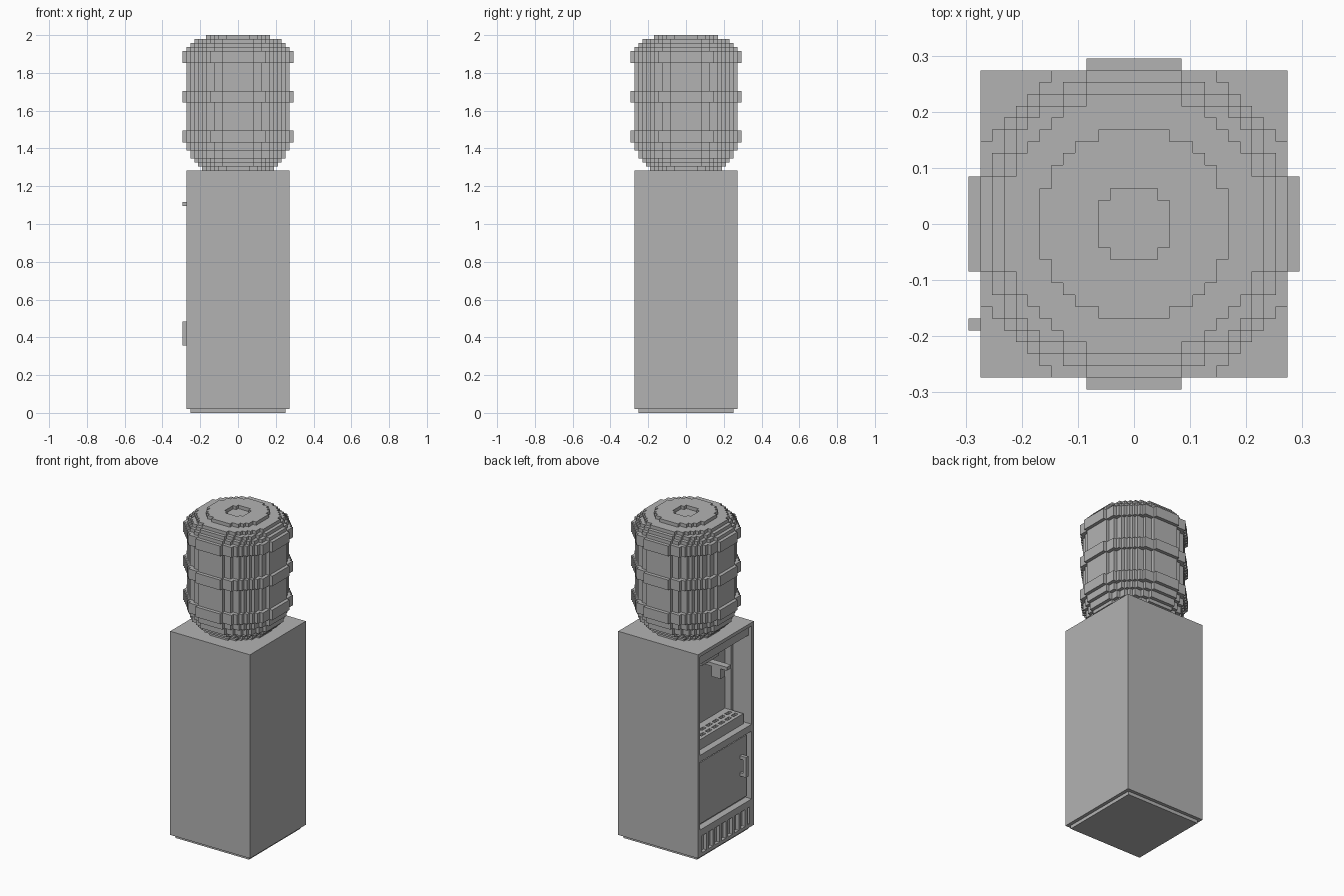
import bpy, bmesh, math

cube = bpy.data.objects.get("Cube")
if cube:
    bpy.data.objects.remove(cube, do_unlink=True)

V = 2 / 95      # size of one block unit
HALF = 13       # half the cabinet width in units

grey = bpy.data.materials.new("light_grey")
grey.use_nodes = True
grey.diffuse_color = (0.45, 0.45, 0.45, 1)
for node in grey.node_tree.nodes:
    if node.type == 'BSDF_PRINCIPLED':
        node.inputs["Base Color"].default_value = grey.diffuse_color


def finish(name, bm):
    bmesh.ops.recalc_face_normals(bm, faces=bm.faces)
    mesh = bpy.data.meshes.new(name)
    bm.to_mesh(mesh)
    bm.free()
    mesh.materials.append(grey)
    obj = bpy.data.objects.new(name, mesh)
    bpy.context.collection.objects.link(obj)
    return obj


def boxes(name, *specs):
    """Boxes given as depth from the service face, distance across it, height."""
    bm = bmesh.new()
    for d0, d1, u0, u1, z0, z1 in specs:
        made = bmesh.ops.create_cube(bm, size=1)["verts"]
        for v in made:
            d = d1 if v.co.x > 0 else d0
            u = u1 if v.co.y > 0 else u0
            z = z1 if v.co.z > 0 else z0
            v.co = ((d - HALF) * V, (HALF - u) * V, z * V)
    return finish(name, bm)


def stepped_disc(name, radius, z0, z1):
    """Upright disc whose rim follows whole block units."""
    r = radius + 0.15
    widths = [math.floor(math.sqrt(r * r - (row + 0.5) ** 2) + 0.5)
              for row in range(radius)]
    quarter = []
    for row, w in enumerate(widths):
        for p in ((w, row), (w, row + 1)):
            if len(quarter) > 1 and quarter[-1][0] == quarter[-2][0] == p[0]:
                quarter[-1] = p
            elif not quarter or quarter[-1] != p:
                quarter.append(p)
    quarter = quarter[1:]       # the first point lies on an axis
    loop = []
    for x, y in quarter:
        loop.append((x, y))
    for sx, sy, flip in ((-1, 1, True), (-1, -1, False), (1, -1, True)):
        pts = reversed(quarter) if flip else quarter
        loop += [(sx * x, sy * y) for x, y in pts]
    bm = bmesh.new()
    face = bm.faces.new([bm.verts.new((x * V, y * V, z0 * V)) for x, y in loop])
    new = bmesh.ops.extrude_face_region(bm, geom=[face])["geom"]
    for v in new:
        if isinstance(v, bmesh.types.BMVert):
            v.co.z = z1 * V
    return finish(name, bm)


# Cabinet shell, open on the service face
boxes("base_plinth", (1, 25, 1, 25, 0, 1))
boxes("cabinet_body", (8, 26, 0, 26, 1, 61))
boxes("cabinet_sides", (0, 8, 0, 1, 1, 61), (0, 8, 25, 26, 1, 61))
boxes("cabinet_top", (0, 8, 1, 25, 60, 61))
boxes("header_panel", (1, 8, 1, 25, 57, 60))
boxes("niche_corners", (6, 8, 1, 2, 31, 57), (6, 8, 24, 25, 31, 57))
boxes("middle_shelf", (0, 8, 1, 25, 29, 31))
boxes("lower_rail", (0, 8, 1, 25, 7, 9))

# Drip tray with a slotted top
boxes("drip_tray", (2, 8, 2, 24, 31, 33))
tray_bars = [(a, b, 2, 24, 33, 34) for a, b in ((2, 3), (4, 5), (6, 8))]
tray_bars += [(a, a + 1, u, u + 1, 33, 34) for a in (3, 5) for u in range(2, 24, 3)]
boxes("drip_grate", *tray_bars)

# Tap with its housing
boxes("tap_housing", (5, 8, 9, 17, 53, 57))
boxes("tap_arm", (-1, 8, 12, 14, 52, 53))
boxes("tap_spout", (1, 4, 12, 14, 49, 52))

# Door and handle
boxes("door_recess", (2, 8, 1, 25, 9, 29))
boxes("door_panel", (1, 2, 2, 24, 10, 28))
boxes("door_handle", (-1, 0, 21, 22, 17, 23),
      (0, 1, 21, 22, 17, 18), (0, 1, 21, 22, 22, 23))

# Slotted vent below the door
boxes("vent_back", (1, 8, 1, 25, 1, 7))
boxes("vent_sill", (0, 1, 1, 25, 1, 2))
boxes("vent_bars", *[(0, 1, u, u + 1, 2, 7) for u in range(1, 25, 3)],
      (0, 1, 24, 25, 2, 7))

# Bottle: shoulders, wall and ribs
for i, (radius, z0, z1) in enumerate([(9, 61, 62), (10, 62, 63), (11, 63, 64),
                                      (12, 64, 66), (13, 66, 92),
                                      (12, 92, 93), (11, 93, 94)]):
    stepped_disc(f"bottle_layer_{i + 1}", radius, z0, z1)
for i, z in enumerate((68, 78, 88)):
    stepped_disc(f"bottle_rib_{i + 1}", 14, z, z + 3)

# Bottle top with a shallow recess
bottle_top = stepped_disc("bottle_top", 8, 94, 95)
cutter = stepped_disc("recess_cutter", 3, 93.5, 96)
cutter.hide_render = True
cut = bottle_top.modifiers.new("recess", 'BOOLEAN')
cut.operation = 'DIFFERENCE'
cut.solver = 'EXACT'
cut.object = cutter
bpy.context.view_layer.objects.active = bottle_top
bpy.ops.object.modifier_apply(modifier=cut.name)
bpy.data.objects.remove(cutter, do_unlink=True)
